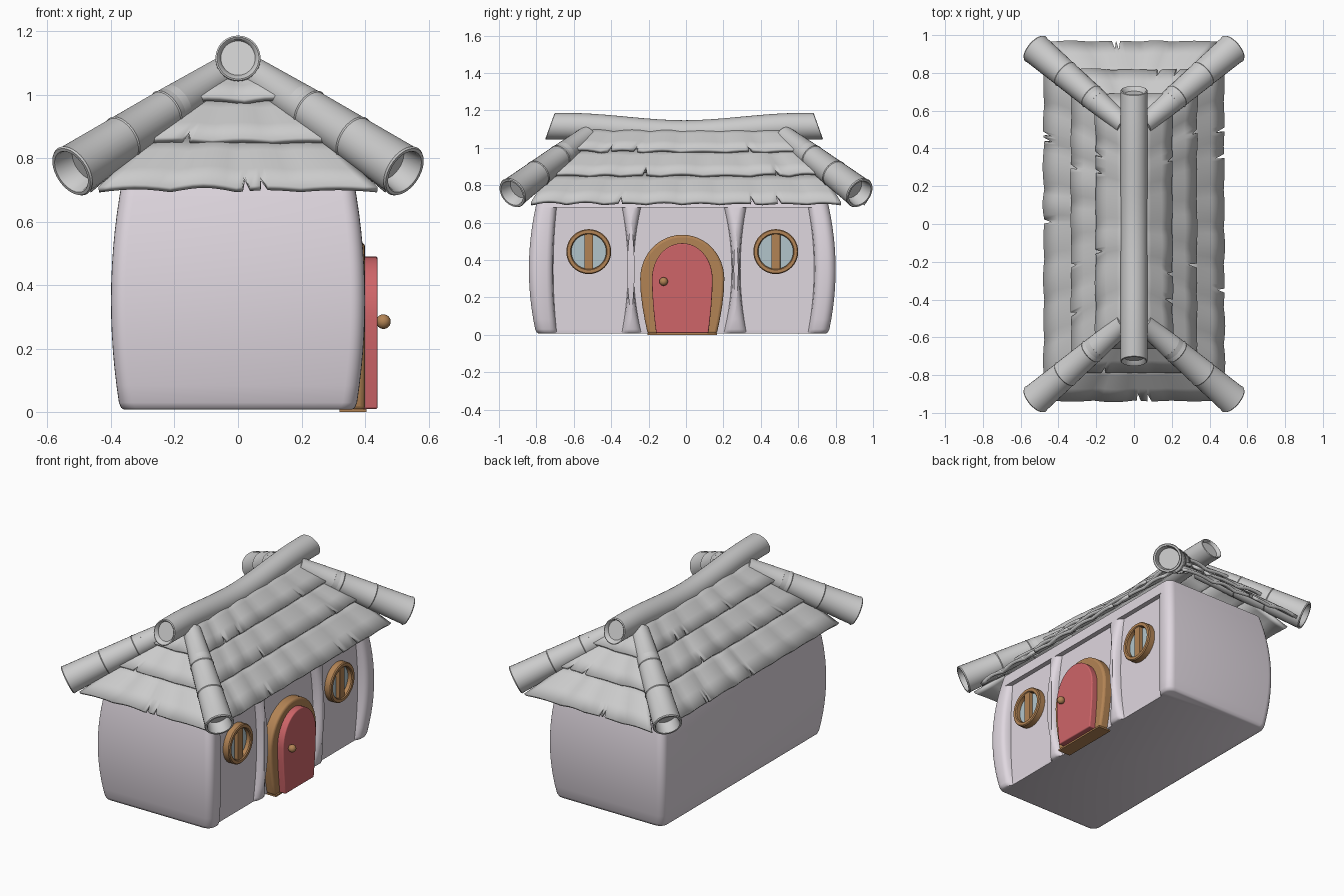
import bpy, bmesh, math, random
from mathutils import Vector

if "Cube" in bpy.data.objects:
    bpy.data.objects.remove(bpy.data.objects["Cube"])

random.seed(4)
CY = -0.02


def material(name, col):
    m = bpy.data.materials.new(name)
    m.diffuse_color = (*col, 1)
    m.use_nodes = True
    m.node_tree.nodes["Principled BSDF"].inputs["Base Color"].default_value = m.diffuse_color
    return m


WALL = material("plaster", (0.74, 0.68, 0.74))
WOOD = material("wood", (0.45, 0.23, 0.09))
RED = material("door_paint", (0.62, 0.13, 0.14))
GLASS = material("glass", (0.45, 0.56, 0.60))


def finish(bm, name, mat=None, bevel=0, angle=35, recalc=True):
    if recalc:
        bmesh.ops.recalc_face_normals(bm, faces=bm.faces)
    me = bpy.data.meshes.new(name)
    bm.to_mesh(me)
    bm.free()
    ob = bpy.data.objects.new(name, me)
    bpy.context.collection.objects.link(ob)
    if mat:
        me.materials.append(mat)
    if bevel:
        b = ob.modifiers.new("bevel", 'BEVEL')
        b.width, b.segments, b.limit_method = bevel, 3, 'ANGLE'
    bpy.ops.object.select_all(action='DESELECT')
    ob.select_set(True)
    bpy.context.view_layer.objects.active = ob
    bpy.ops.object.shade_smooth_by_angle(angle=math.radians(angle))
    return ob


def loft(name, rings, mat=None, bevel=0, angle=35):
    """Skin closed rings of points and cap both ends."""
    bm = bmesh.new()
    vr = [[bm.verts.new(p) for p in r] for r in rings]
    n = len(rings[0])
    for a, b in zip(vr, vr[1:]):
        for i in range(n):
            bm.faces.new((a[i], a[(i + 1) % n], b[(i + 1) % n], b[i]))
    bm.faces.new(vr[0])
    bm.faces.new(vr[-1])
    return finish(bm, name, mat, bevel, angle)


# Walls: bulging rounded box whose +x side has three sunken panels
def wall_ring(z, inset, sunk):
    b = 1 - ((z - 0.35) / 0.35) ** 2
    hx, hy, r = 0.37 + 0.03 * b - inset, 0.78 + 0.04 * b - inset, 0.045
    pts = []

    def corner(sx, sy, a0):
        for i in range(7):
            a = math.radians(a0 + 15 * i)
            pts.append((sx * (hx - r) + r * math.cos(a), CY + sy * (hy - r) + r * math.sin(a), z))

    corner(1, -1, -90)
    edge = [(0.035, 0), (0.018, 0.006), (0.005, 0.02), (0, 1)]
    for lo, hi in ((-0.69 - 0.02 * b, -0.345 + 0.035 * b),
                   (-0.237 - 0.043 * b, 0.2 + 0.045 * b),
                   (0.325 - 0.035 * b, 0.65 + 0.035 * b)):
        for base, side, seq in ((lo, -1, edge), (hi, 1, edge[::-1])):
            for off, dep in seq:
                x = max(0.345, hx - dep) if sunk else hx
                pts.append((x, base + side * off, z))
    corner(1, 1, 0)
    corner(-1, 1, 90)
    corner(-1, -1, 180)
    return pts


levels = [(0.008, 0.012, 1), (0.014, 0.004, 1), (0.03, 0, 1)]
levels += [(0.03 + 0.65 * i / 12, 0, 1) for i in range(1, 13)]
levels += [(0.682, 0, 0), (0.76, 0, 0)]
loft("walls", [wall_ring(*l) for l in levels], WALL)


# Door, frame and step
def arch(name, x0, x1, wb, wm, z0, zs, top, mat, bevel):
    half = [(wb + (wm - wb) * math.sin(t * math.pi / 2), z0 + (zs - z0) * t) for t in (0, .25, .5, .75)]
    half += [(wm * math.cos(a * math.pi / 24), zs + (top - zs) * math.sin(a * math.pi / 24)) for a in range(12)]
    prof = half + [(0, top)] + [(-y, z) for y, z in reversed(half)]
    loft(name, [[(x, CY + y, z) for y, z in prof] for x in (x0, x1)], mat, bevel)


arch("door_frame", 0.33, 0.40, 0.185, 0.225, 0.005, 0.30, 0.535, WOOD, 0.014)
arch("door", 0.35, 0.44, 0.14, 0.162, 0.01, 0.30, 0.49, RED, 0.006)
loft("door_step", [[(x, CY + y, z) for x, y in ((.32, -.185), (.405, -.185), (.405, .185), (.32, .185))]
                   for z in (0, 0.01)], WOOD)
bm = bmesh.new()
bmesh.ops.create_uvsphere(bm, u_segments=20, v_segments=12, radius=0.023)
bmesh.ops.translate(bm, verts=bm.verts, vec=(0.458, -0.12, 0.285))
finish(bm, "door_knob", WOOD)


# Revolved shape along an axis, profile = (radius, distance)
def lathe(name, start, axis, prof, mat=None, n=28, bevel=0):
    q = Vector(axis).to_track_quat('Z', 'Y')
    loft(name, [[Vector(start) + q @ Vector((r * math.cos(2 * math.pi * i / n),
                                            r * math.sin(2 * math.pi * i / n), d))
                 for i in range(n)] for r, d in prof], mat, bevel)


# Round windows with a centre bar
for side, y in (("left", -0.52), ("right", 0.48)):
    lathe("window_frame_" + side, (0.335, y, 0.445), (1, 0, 0),
          [(0.12, 0), (0.12, 0.046), (0.115, 0.052), (0.098, 0.052), (0.093, 0.046), (0.093, 0.01)], WOOD, 40)
    lathe("window_glass_" + side, (0.335, y, 0.445), (1, 0, 0), [(0.097, 0), (0.097, 0.022)], GLASS, 40)
    loft("window_bar_" + side, [[(x, y + a, z) for x, a in
                                 ((.345, -.024), (.382, -.024), (.382, .024), (.345, .024))]
                                for z in (0.35, 0.54)], WOOD, 0.004)


# Shingle rows: scalloped sheets with small cracks in the lower edge
def shingles(name, place, n, cracks):
    cuts = [(i + (random.uniform(-.15, .15) if 0 < i < n else 0)) / n for i in range(n + 1)]
    lift = [random.uniform(0.006, 0.016) for _ in range(n)]
    cols = [(cuts[i] + (cuts[i + 1] - cuts[i]) * k / 6, 0) for i in range(n) for k in range(6)] + [(1, 0)]
    for _ in range(cracks):
        c, w = random.uniform(0.15, 0.85), 0.035 / n
        cols = [p for p in cols if abs(p[0] - c) > w * 2]
        cols += [(c - w, 0), (c, random.uniform(.15, .26)), (c + 2 * w, 0)]
    cols.sort()
    bm = bmesh.new()
    grid = []
    for t, raise_ in cols:
        i = max(k for k in range(n) if cuts[k] <= t + 1e-6)
        f = (t - cuts[i]) / (cuts[i + 1] - cuts[i])
        bump = lift[i] * math.sin(math.pi * min(max(f, 0), 1))
        grid.append([bm.verts.new(place(2 * t - 1, v, bump * (1 - .6 * v)))
                     for v in (raise_, 0.35, 0.7, 1)])
    for a, b in zip(grid, grid[1:]):
        for k in range(3):
            f = bm.faces.new((a[k], b[k], b[k + 1], a[k + 1]))
            f.normal_update()
            if f.normal.z < 0:
                f.normal_flip()
    ob = finish(bm, name, angle=25, recalc=False)
    m = ob.modifiers.new("thickness", 'SOLIDIFY')
    m.thickness, m.offset = 0.02, -1


ROWS = [  # z low/high, side depth and half length, end depth and half width
    ((.708, .87), (.475, .28), (.83, .73), (.95, .76), (.44, .27), 8, 4),
    ((.858, 1.0), (.33, .15), (.76, .62), (.80, .62), (.34, .18), 7, 3),
    ((.985, 1.11), (.20, .04), (.66, .54), (.67, .50), (.21, .05), 6, 2)]


def lerp(p, v):
    return p[0] + (p[1] - p[0]) * v


for r, (zz, sd, sl, ed, ew, ns, ne) in enumerate(ROWS, 1):
    for s, tag in ((1, "right"), (-1, "left")):
        shingles(f"roof_{tag}_row_{r}", lambda u, v, b: (
            s * (lerp(sd, v) + b * .6), u * lerp(sl, v), lerp(zz, v) + b), ns, 3)
    for s, tag in ((-1, "front"), (1, "back")):
        shingles(f"roof_{tag}_row_{r}", lambda u, v, b: (
            u * lerp(ew, v), 0.015 + s * (lerp(ed, v) + b * .6), lerp(zz, v) + b), ne, 2 if r < 3 else 0)

# Hip tiles: three overlapping flared tubes on every corner
for sx in (-1, 1):
    for sy in (-1, 1):
        a = Vector((sx * 0.05, sy * 0.525, 1.065))
        e = Vector((sx * 0.525, sy * 0.93, 0.757))
        L = (e - a).length
        for k, (t0, t1, r0, r1) in enumerate(((0, .38, .052, .069), (.30, .67, .064, .077),
                                             (.60, 1, .072, .086)), 1):
            d = (t1 - t0) * L
            lathe(f"hip_tile_{sx}_{sy}_{k}", a.lerp(e, t0), e - a,
                  [(r0, 0), (r1 - .003, d - .012), (r1, d - .006), (r1 - .004, d),
                   (r1 - .014, d), (r1 - .018, d - .006), (r1 - .024, d - .07)])

# Sagging ridge pole with hollow ends
def ridge_ring(y, rad):
    t = min(1, abs(y) / 0.64)
    zc = 1.076 + 0.039 * t * t * (3 - 2 * t)
    return [(rad * math.cos(a), y - 0.01 - 0.5 * y * rad * math.sin(a), zc + rad * math.sin(a))
            for a in (2 * math.pi * i / 32 for i in range(32))]


ys = [-0.715 + 1.43 * i / 20 for i in range(21)]
loft("ridge_pole", [ridge_ring(-.695, .054), ridge_ring(-.712, .060), ridge_ring(-.718, .066)] +
     [ridge_ring(y, 0.071) for y in ys] +
     [ridge_ring(.718, .066), ridge_ring(.712, .060), ridge_ring(.695, .054)])
